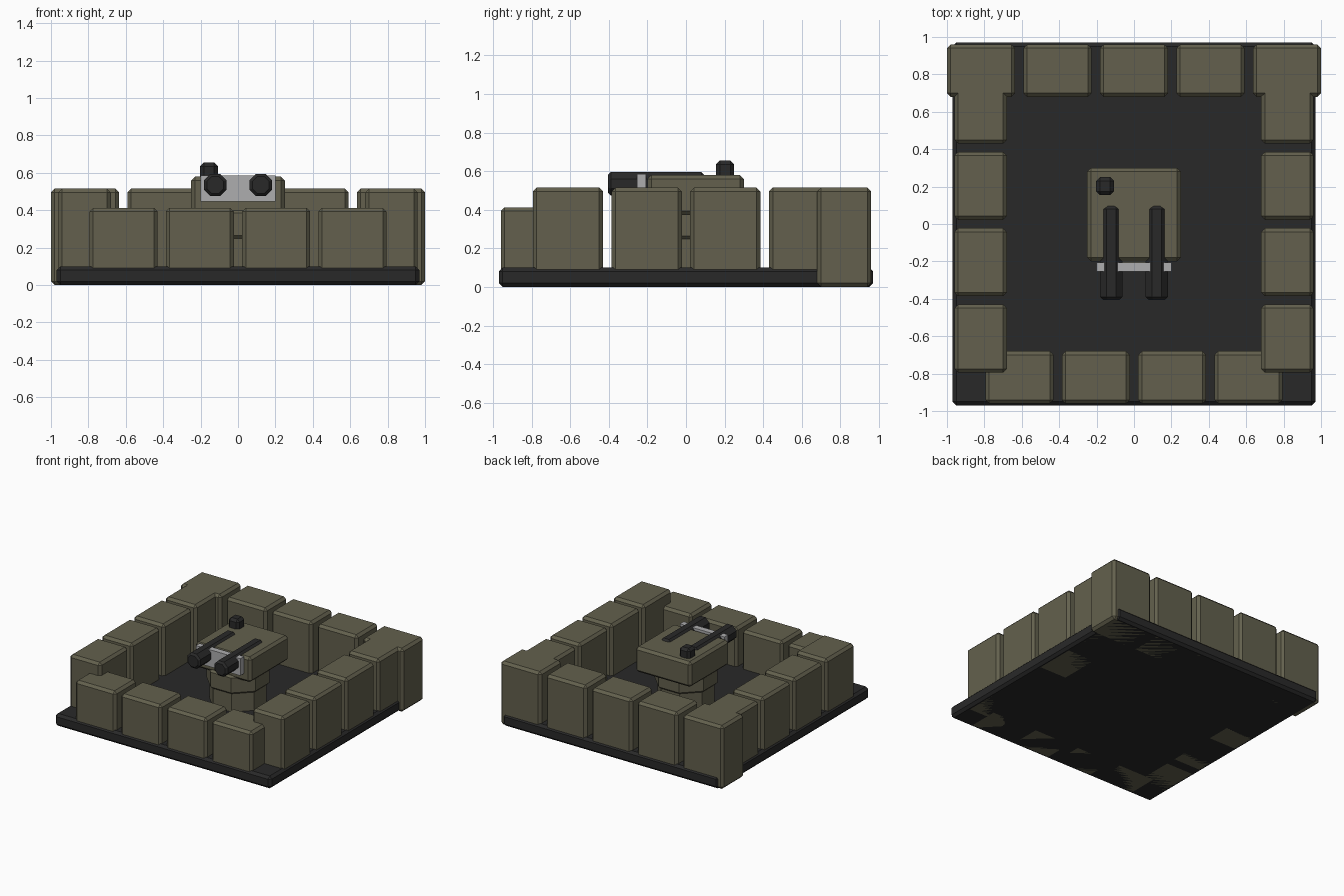
import bpy, bmesh, math
from mathutils import Matrix

if "Cube" in bpy.data.objects:
    bpy.data.objects.remove(bpy.data.objects["Cube"])


def material(name, rgb):
    m = bpy.data.materials.new(name)
    m.diffuse_color = (*rgb, 1)
    m.use_nodes = True
    m.node_tree.nodes["Principled BSDF"].inputs["Base Color"].default_value = m.diffuse_color
    return m


OLIVE = material("olive", (0.125, 0.118, 0.075))
DARK = material("dark", (0.022, 0.022, 0.022))
STEEL = material("steel", (0.42, 0.42, 0.43))


def finish(name, bm, mat, bevel):
    # chamfer the sharp edges and store the mesh as an object
    if bevel:
        edges = [e for e in bm.edges if e.calc_face_angle(0) > math.radians(60)]
        bmesh.ops.bevel(bm, geom=edges, offset=bevel, segments=1,
                        affect='EDGES', profile=0.5)
    bmesh.ops.recalc_face_normals(bm, faces=bm.faces)
    me = bpy.data.meshes.new(name)
    bm.to_mesh(me)
    bm.free()
    me.materials.append(mat)
    ob = bpy.data.objects.new(name, me)
    bpy.context.collection.objects.link(ob)
    return ob


def box(name, lo, hi, mat, bevel=0.02):
    bm = bmesh.new()
    bmesh.ops.create_cube(bm, size=1)
    for v in bm.verts:
        v.co = [(a + b) / 2 + c * (b - a) for a, b, c in zip(lo, hi, v.co)]
    return finish(name, bm, mat, bevel)


def octagon(name, apothem, length, centre, mat, along_y=False, bevel=0.015):
    bm = bmesh.new()
    bmesh.ops.create_cone(bm, cap_ends=True, segments=8, depth=length,
                          radius1=apothem / math.cos(math.pi / 8),
                          radius2=apothem / math.cos(math.pi / 8),
                          matrix=Matrix.Rotation(math.pi / 8, 4, 'Z'))
    if along_y:
        bmesh.ops.rotate(bm, verts=bm.verts, matrix=Matrix.Rotation(math.pi / 2, 3, 'X'))
    bmesh.ops.translate(bm, verts=bm.verts, vec=centre)
    return finish(name, bm, mat, bevel)


# Base slab
box("base_slab", (-0.97, -0.97, 0), (0.97, 0.97, 0.1), DARK)

# Wall blocks: low front row, two side rows, wide back row
HALF = 0.182
for i in range(4):
    c = (i - 1.5) * 0.408
    box("front_wall_block", (c - HALF, -0.96, 0), (c + HALF, -0.68, 0.413), OLIVE)
    for s in (-1, 1):
        box("side_wall_block", (s * 0.82 - 0.14, c - HALF, 0),
            (s * 0.82 + 0.14, c + HALF, 0.515), OLIVE)
for i in range(5):
    c = (i - 2) * 0.409
    box("back_wall_block", (c - HALF, 0.68, 0), (c + HALF, 0.96, 0.515), OLIVE)

# Turret pedestal and swivel drum
octagon("pedestal", 0.2, 0.2, (0, 0, 0.17), OLIVE)
octagon("swivel_drum", 0.22, 0.15, (0, 0, 0.325), OLIVE)

# Turret head with gun mount, twin barrels and sight
box("turret_head", (-0.25, -0.2, 0.375), (0.25, 0.3, 0.58), OLIVE)
box("gun_mount_plate", (-0.2, -0.255, 0.447), (0.2, -0.207, 0.585), STEEL, 0)
for s in (-1, 1):
    octagon("gun_barrel", 0.06, 0.5, (s * 0.122, -0.155, 0.535), DARK, True)
box("sight", (-0.203, 0.155, 0.555), (-0.107, 0.25, 0.655), DARK)
